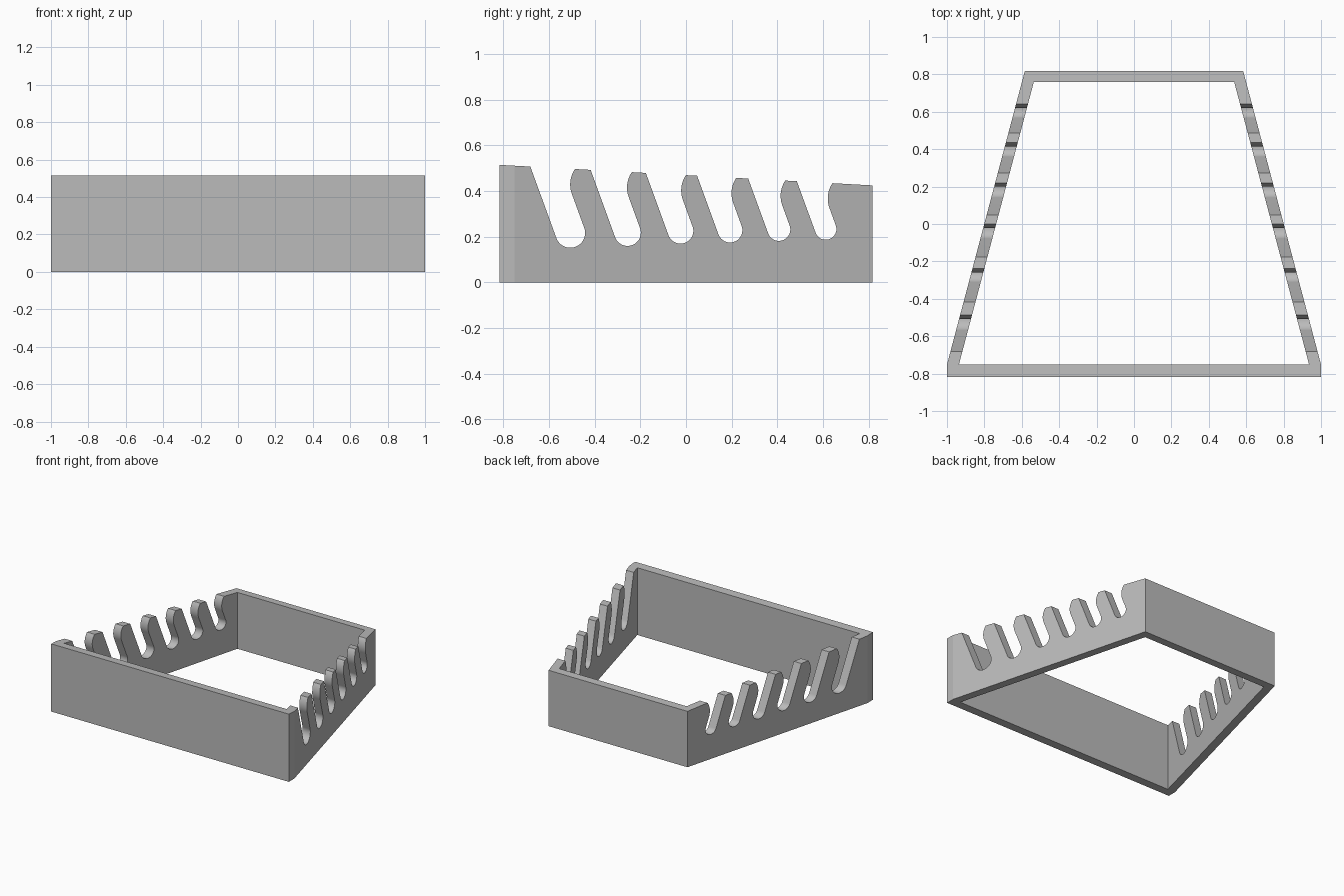
import bpy
import bmesh
from math import sin, cos, radians, sqrt, tan

if "Cube" in bpy.data.objects:
    bpy.data.objects.remove(bpy.data.objects["Cube"])

TILT = radians(20)      # lean of the slots
BULGE = 0.12            # radius of the rounded prong shoulder
FRONT, BACK = -0.817, 0.817


def top_z(y):
    """Height of the sloping rim."""
    return 0.515 - 0.055 * (y - FRONT)


def new_object(name, bm):
    bmesh.ops.recalc_face_normals(bm, faces=bm.faces)
    mesh = bpy.data.meshes.new(name)
    bm.to_mesh(mesh)
    bm.free()
    obj = bpy.data.objects.new(name, mesh)
    bpy.context.collection.objects.link(obj)
    return obj


# Tapered frame: outer and inner outlines, joined as a ring
def mirrored(half):
    return half + [(-x, y) for x, y in reversed(half)]


outer = mirrored([(1.0, FRONT), (1.0, -0.752), (0.584, BACK)])
inner = mirrored([(0.936, -0.752), (0.936, -0.752 + 0.001), (0.536, 0.758)])
bm = bmesh.new()


def wall_ring(outline):
    low = [bm.verts.new((x, y, 0)) for x, y in outline]
    high = [bm.verts.new((x, y, top_z(y))) for x, y in outline]
    return low, high


def bridge(a, b):
    for i in range(len(a)):
        j = (i + 1) % len(a)
        bm.faces.new((a[i], a[j], b[j], b[i]))


out_low, out_high = wall_ring(outer)
in_low, in_high = wall_ring(inner)
for a, b in ((out_low, out_high), (in_low, in_high), (out_low, in_low), (out_high, in_high)):
    bridge(a, b)
frame = new_object("rack_frame", bm)


# Leaning slots: round bottom, straight front edge, hooked rear edge
def slot_profile(y, bottom, r):
    z = bottom + r
    pts = []
    for i in range(25):
        a = TILT - radians(180 * i / 24)
        pts.append((y + r * cos(a), z + r * sin(a)))
    end_y, end_z = pts[-1]
    roof = 0.55
    pts.append((end_y - (roof - end_z) * tan(TILT), roof))
    # shoulder arc, tangent to the rear edge of the slot
    edge = y * cos(TILT) + z * sin(TILT) + r
    rim = top_z(y + 0.03)
    arc_z = rim - 0.067
    arc_y = (edge + BULGE - arc_z * sin(TILT)) / cos(TILT)
    rise = rim + 0.004 - arc_z
    tip_y = arc_y - sqrt(BULGE ** 2 - rise ** 2)
    pts.append((tip_y, roof))
    for i in range(11):
        t = i / 10
        a = radians(144) * (1 - t) + radians(200) * t
        pts.append((arc_y + BULGE * cos(a), arc_z + BULGE * sin(a)))
    return pts


slots = [(-0.507, 0.152, 0.065), (-0.256, 0.16, 0.058), (-0.024, 0.17, 0.056),
         (0.193, 0.175, 0.054), (0.407, 0.182, 0.05), (0.612, 0.187, 0.047)]
bm = bmesh.new()
for slot in slots:
    profile = slot_profile(*slot)
    left = [bm.verts.new((1.2, y, z)) for y, z in profile]
    right = [bm.verts.new((-1.2, y, z)) for y, z in profile]
    bridge(left, right)
    bm.faces.new(left)
    bm.faces.new(right)
cutter = new_object("slot_cutter", bm)
cutter.hide_render = True

# Cut the slots through both side walls
cut = frame.modifiers.new("slots", "BOOLEAN")
cut.operation = "DIFFERENCE"
cut.solver = "EXACT"
cut.object = cutter
bpy.ops.object.select_all(action="DESELECT")
frame.select_set(True)
bpy.context.view_layer.objects.active = frame
bpy.ops.object.modifier_apply(modifier=cut.name)
bpy.data.objects.remove(cutter)
bpy.ops.object.shade_smooth_by_angle(angle=radians(12))

# Plain grey finish
grey = bpy.data.materials.new("plain_grey")
grey.use_nodes = True
color = (0.5, 0.5, 0.5, 1)
grey.diffuse_color = color
grey.node_tree.nodes["Principled BSDF"].inputs["Base Color"].default_value = color
frame.data.materials.clear()
frame.data.materials.append(grey)
